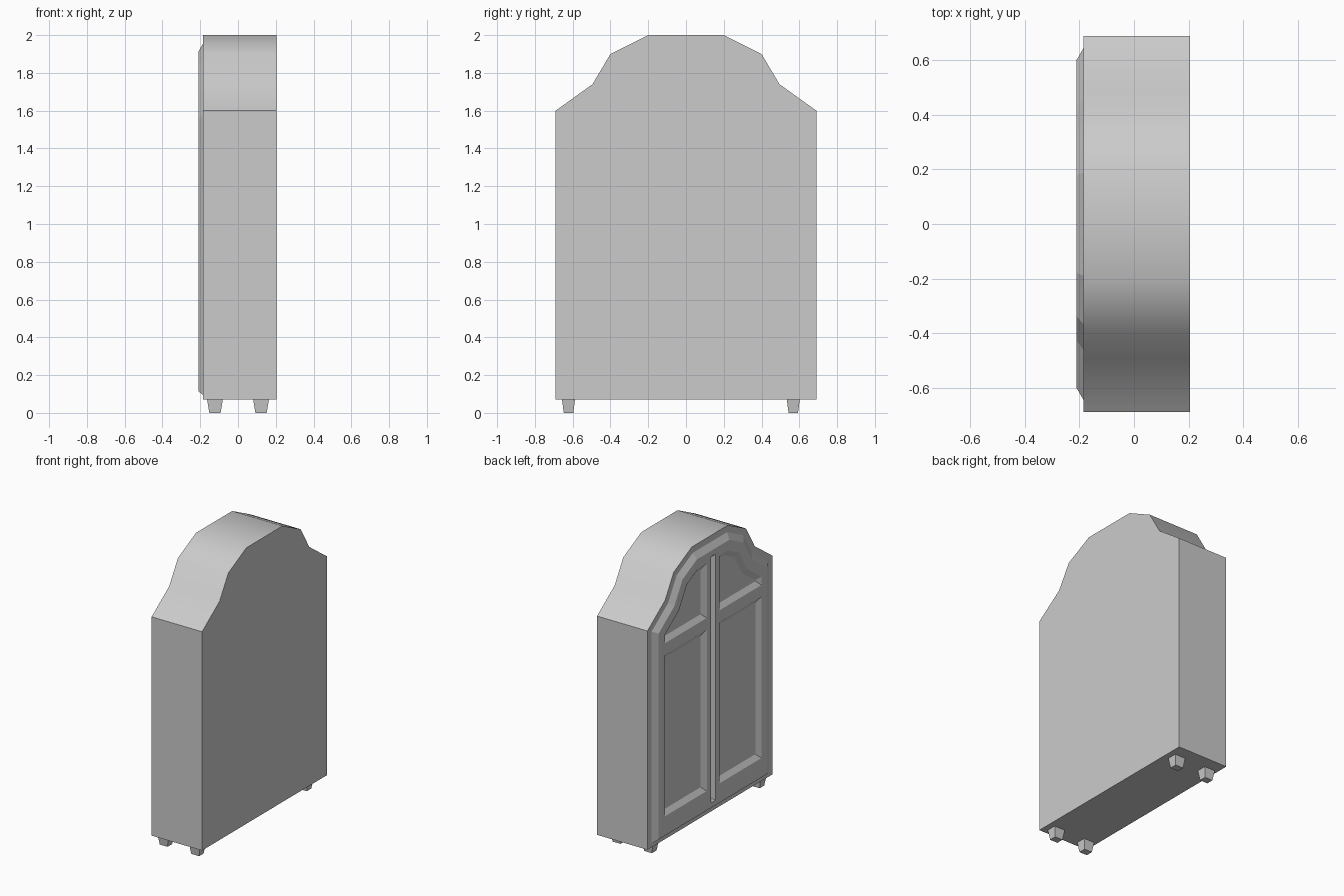
import bpy, bmesh, math
from mathutils import Vector

if "Cube" in bpy.data.objects:
    bpy.data.objects.remove(bpy.data.objects["Cube"])

# right half of the arched outline (y, z), mirrored to the other side
HALF = [(0.69, 0.07), (0.69, 1.6), (0.495, 1.74), (0.4, 1.9), (0.2, 2.0)]
OUTLINE = HALF + [(-y, z) for y, z in reversed(HALF)]


def offset(pts, dists):
    """Move every edge of a counter-clockwise outline inward by its distance."""
    out, n = [], len(pts)
    for i in range(n):
        p, q, r = (Vector(pts[(i + k) % n]) for k in (-1, 0, 1))
        a, b = (q - p).normalized(), (r - q).normalized()
        na, nb = Vector((a.y, -a.x)), Vector((b.y, -b.x))
        ca, cb = na.dot(q) - dists[i - 1], nb.dot(q) - dists[i]
        det = na.x * nb.y - na.y * nb.x
        out.append(((ca * nb.y - cb * na.y) / det, (na.x * cb - nb.x * ca) / det))
    return out


def loft(name, rings, smooth=False):
    """Closed solid through rings given as (x, [(y, z), ...])."""
    bm = bmesh.new()
    loops = [[bm.verts.new((x, y, z)) for y, z in pts] for x, pts in rings]
    n = len(loops[0])
    for a, b in zip(loops, loops[1:]):
        for i in range(n):
            j = (i + 1) % n
            bm.faces.new((a[i], a[j], b[j], b[i]))
    bm.faces.new(loops[0])
    bm.faces.new(loops[-1])
    bmesh.ops.recalc_face_normals(bm, faces=bm.faces)
    me = bpy.data.meshes.new(name)
    bm.to_mesh(me)
    bm.free()
    ob = bpy.data.objects.new(name, me)
    bpy.context.collection.objects.link(ob)
    if smooth:
        bpy.ops.object.select_all(action='DESELECT')
        ob.select_set(True)
        bpy.context.view_layer.objects.active = ob
        bpy.ops.object.shade_smooth_by_angle(angle=math.radians(45))
    return ob


def inset(d, bottom):
    return offset(OUTLINE, [d] * (len(OUTLINE) - 1) + [bottom])


# cabinet body
loft("cabinet_body", [(-0.185, OUTLINE), (0.205, OUTLINE)], True)

# raised door front with bevelled rim
front = loft("door_front", [(-0.185, inset(0.045, 0.025)), (-0.21, inset(0.088, 0.045))])


def cut(name, pts, bevel):
    """Recess with sloping sides, wide at the door surface."""
    n = len(pts)
    inner = offset(pts, [bevel] * n)
    wide = offset(pts, [-bevel * 0.2] * n)
    c = loft(name, [(-0.215, wide), (-0.187, inner)])
    c.hide_render = True
    c.hide_viewport = True
    m = front.modifiers.new(name, 'BOOLEAN')
    m.operation = 'DIFFERENCE'
    m.solver = 'EXACT'
    m.object = c


# door panels: arched one above the rail, rectangular one below, on both doors
arch = inset(0.156, 0.2)[1:5]
for s, side in ((1, "left"), (-1, "right")):
    upper = [(0.07, 1.46), (arch[0][0], 1.46)] + arch + [(0.07, arch[3][1])]
    lower = [(0.07, 0.25), (0.534, 0.25), (0.534, 1.38), (0.07, 1.38)]
    for label, pts in (("upper", upper), ("lower", lower)):
        if s < 0:
            pts = [(-y, z) for y, z in reversed(pts)]
        cut(f"{label}_panel_cutter_{side}", pts, 0.035)

# groove between the doors
cut("door_gap_cutter", [(-0.025, 0.15), (0.025, 0.15), (0.025, 1.87), (-0.025, 1.87)], 0.018)

# tapered feet
for cx, fx in ((-0.122, "front"), (0.122, "back")):
    for cy, fy in ((-0.622, "right"), (0.568, "left")):
        bm = bmesh.new()
        bmesh.ops.create_cube(bm, size=1)
        for v in bm.verts:
            top = v.co.z > 0
            v.co = (cx + v.co.x * (0.085 if top else 0.06),
                    cy + v.co.y * (0.07 if top else 0.05), 0.075 if top else 0)
        me = bpy.data.meshes.new(f"foot_{fx}_{fy}")
        bm.to_mesh(me)
        bm.free()
        bpy.context.collection.objects.link(bpy.data.objects.new(me.name, me))
